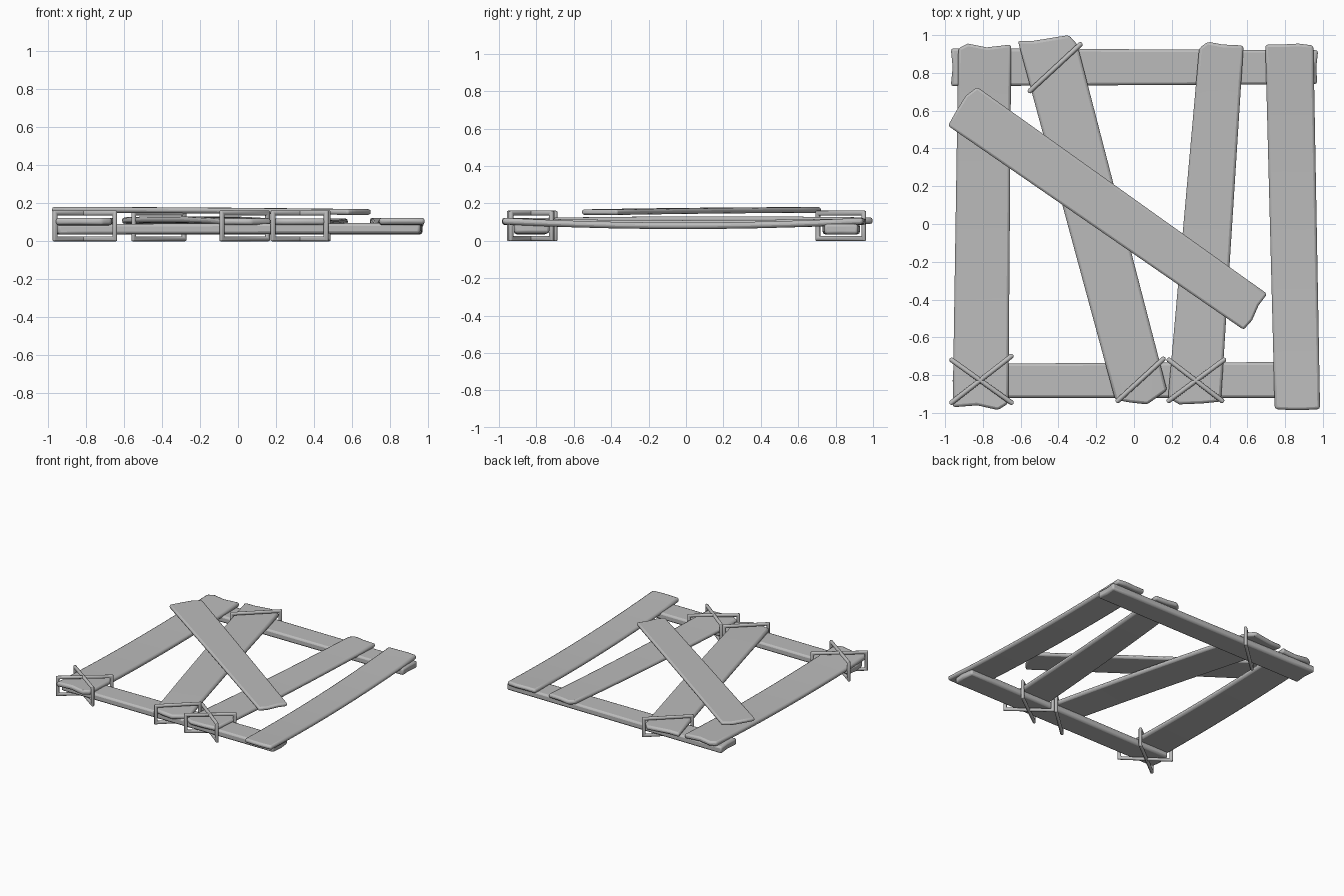
import bpy, bmesh
from mathutils import Vector

cube = bpy.data.objects.get("Cube")
if cube:
    bpy.data.objects.remove(cube)

grey = bpy.data.materials.new("plain_grey")
grey.use_nodes = True
colour = (0.5, 0.5, 0.5, 1)
grey.diffuse_color = colour
grey.node_tree.nodes["Principled BSDF"].inputs["Base Color"].default_value = colour


def finish(name, bm, bevel, smooth=0.9):
    """Turn a bmesh into a softened, smooth-shaded object."""
    bmesh.ops.recalc_face_normals(bm, faces=bm.faces)
    mesh = bpy.data.meshes.new(name)
    bm.to_mesh(mesh)
    bm.free()
    mesh.materials.append(grey)
    ob = bpy.data.objects.new(name, mesh)
    bpy.context.collection.objects.link(ob)
    mod = ob.modifiers.new("soft_edges", "BEVEL")
    mod.width, mod.segments, mod.limit_method = bevel, 2, "ANGLE"
    mod.angle_limit = 0.7
    bpy.ops.object.select_all(action="DESELECT")
    ob.select_set(True)
    bpy.context.view_layer.objects.active = ob
    bpy.ops.object.shade_smooth_by_angle(angle=smooth)


def plank(name, start, end, z_ends, sag, thick, rows=10):
    """Loft a board between two ragged end outlines, bowing it in z."""
    bm = bmesh.new()
    grid = []
    for i in range(rows + 1):
        t = i / rows
        z = z_ends[0] * (1 - t) + z_ends[1] * t + sag * 4 * t * (1 - t)
        # inner rows run straight across, so that only the ends are ragged
        outline = []
        for side in (start, end):
            if i in (0, rows):
                outline.append([Vector(p) for p in side])
            else:
                a, b = Vector(side[0]), Vector(side[-1])
                n = len(side) - 1
                outline.append([a.lerp(b, k / n) for k in range(n + 1)])
        row = [a.lerp(b, t) for a, b in zip(*outline)]
        grid.append([bm.verts.new((p.x, p.y, z)) for p in row])
    for r0, r1 in zip(grid, grid[1:]):
        for k in range(len(r0) - 1):
            bm.faces.new((r0[k], r0[k + 1], r1[k + 1], r1[k]))
    base = bm.faces[:]
    top = bmesh.ops.extrude_face_region(bm, geom=base, use_keep_orig=True)
    for v in top["geom"]:
        if isinstance(v, bmesh.types.BMVert):
            v.co.z += thick
    finish(name, bm, min(0.014, thick * 0.4))


def lashing(name, a, b, low=0.012, high=0.148, r=0.014):
    """Square cord loop standing in the vertical plane through a and b."""
    a, b = Vector(a), Vector(b)
    along = (b - a).normalized()
    side = Vector((-along.y, along.x, 0))
    bm = bmesh.new()
    rings = []
    for p, out, z, up in ((a, -1, low, -1), (b, 1, low, -1), (b, 1, high, 1), (a, -1, high, 1)):
        ring = []
        for u, w in ((1, 0), (0.7, 0.7), (0, 1), (-0.7, 0.7), (-1, 0), (-0.7, -0.7), (0, -1), (0.7, -0.7)):
            flat = p + along * out * r * u
            ring.append(bm.verts.new(Vector((flat.x, flat.y, z + up * r * u)) + side * r * w))
        rings.append(ring)
    for i in range(4):
        r0, r1 = rings[i], rings[(i + 1) % 4]
        for k in range(8):
            m = (k + 1) % 8
            bm.faces.new((r0[k], r0[m], r1[m], r1[k]))
    finish(name, bm, 0.004)


# Cross rails, with slightly pinched ends
plank("front_rail", [(-.95, -.92), (-.96, -.83), (-.95, -.74)],
      [(.96, -.92), (.97, -.83), (.96, -.73)], (.035, .04), 0, .055)
plank("back_rail", [(-.97, .73), (-.96, .83), (-.97, .93)],
      [(.97, .74), (.965, .83), (.975, .92)], (.035, .035), 0, .055)

# Upright boards
plank("left_board", [(-.96, -.97), (-.83, -.96), (-.72, -.985), (-.665, -.95)],
      [(-.93, .93), (-.88, .955), (-.78, .935), (-.65, .95)], (.085, .085), -.02, .038)
plank("leaning_board", [(-.10, -.93), (-.02, -.945), (.07, -.955), (.175, -.88)],
      [(-.615, .97), (-.53, .97), (-.345, 1.0), (-.30, .95)], (.085, .09), .008, .035)
plank("inner_board", [(.18, -.92), (.24, -.955), (.36, -.95), (.46, -.94)],
      [(.345, .93), (.39, .965), (.47, .95), (.58, .945)], (.085, .085), -.01, .035)
plank("right_board", [(.745, -.98), (.83, -.985), (.90, -.985), (.985, -.98)],
      [(.695, .95), (.78, .95), (.87, .955), (.95, .945)], (.088, .088), -.025, .035)

# Brace laid across the boards
plank("diagonal_brace", [(-.985, .52), (-.94, .60), (-.89, .68), (-.83, .725)],
      [(.58, -.56), (.625, -.51), (.66, -.43), (.705, -.37)], (.15, .138), .002, .03)

# Cord lashings
for name, a, b in (
    ("left_lashing_a", (-.965, -.945), (-.65, -.70)),
    ("left_lashing_b", (-.965, -.72), (-.65, -.945)),
    ("leaning_lashing", (-.085, -.935), (.155, -.715)),
    ("inner_lashing_a", (.185, -.935), (.475, -.72)),
    ("inner_lashing_b", (.185, -.72), (.465, -.935)),
    ("back_lashing", (-.55, .705), (-.285, .95)),
):
    lashing(name, a, b)
